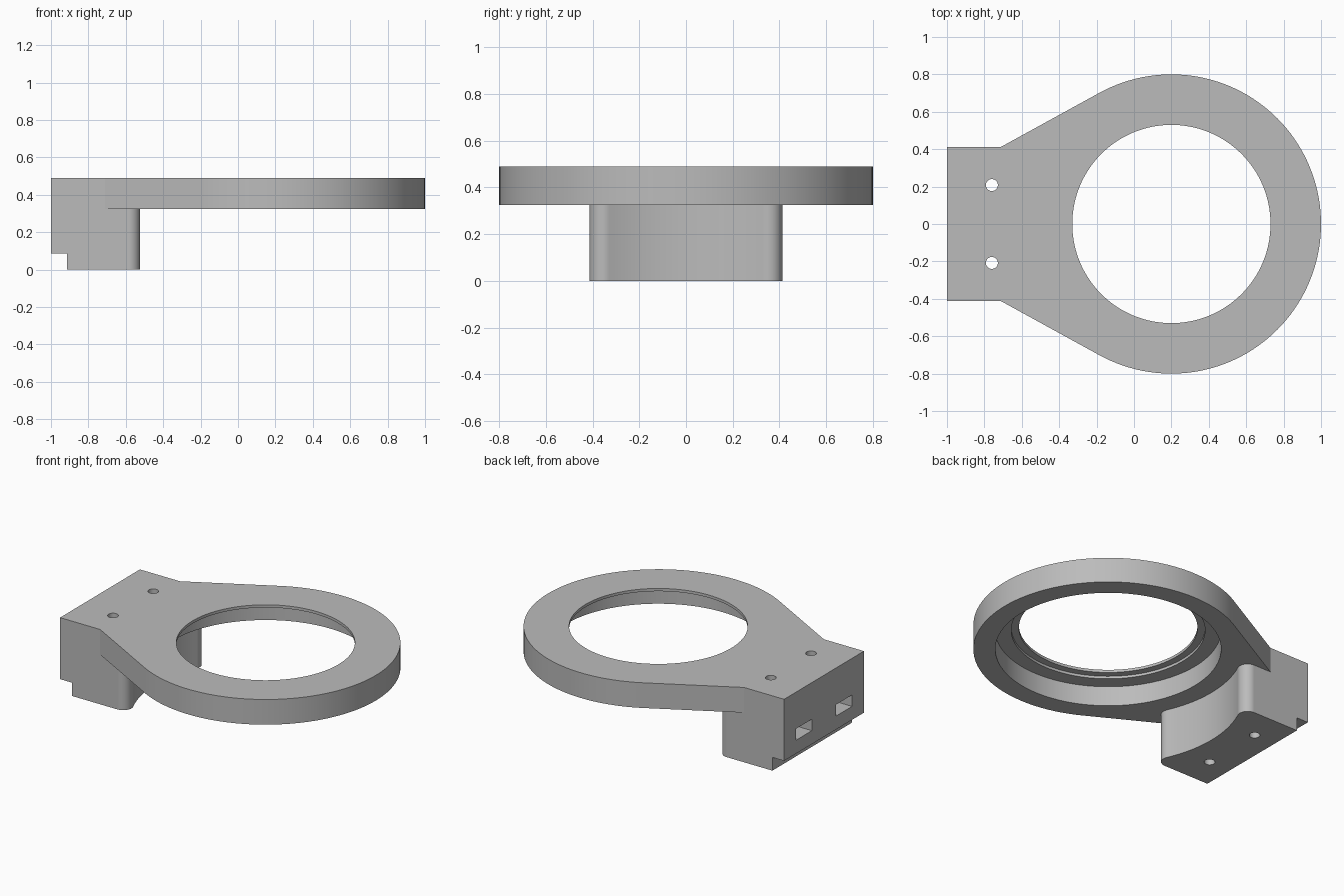
import bpy
import bmesh
from math import sin, cos, radians, sqrt, atan2, acos, degrees, hypot

if "Cube" in bpy.data.objects:
    bpy.data.objects.remove(bpy.data.objects["Cube"], do_unlink=True)

# Main dimensions
RING_X, RING_R = 0.2, 0.8
HALF_W, NECK_X, BACK_X = 0.413, -0.71, -1.0
PLATE_Z, TOP_Z = 0.325, 0.49
FILLET = 0.06

grey = bpy.data.materials.new("plain grey")
grey.use_nodes = True
colour = (0.5, 0.5, 0.5, 1)
grey.diffuse_color = colour
grey.node_tree.nodes["Principled BSDF"].inputs["Base Color"].default_value = colour


def arc(cx, cy, r, start, end, steps):
    """Points along an arc, angles in degrees."""
    angles = [radians(start + (end - start) * i / steps) for i in range(steps + 1)]
    return [(cx + r * cos(a), cy + r * sin(a)) for a in angles]


def prism(name, outline, z0, z1):
    """Extrude a flat outline from z0 to z1."""
    bm = bmesh.new()
    base = bm.faces.new([bm.verts.new((x, y, z0)) for x, y in outline])
    top = bmesh.ops.extrude_face_region(bm, geom=[base])["geom"]
    bmesh.ops.translate(bm, vec=(0, 0, z1 - z0),
                        verts=[v for v in top if isinstance(v, bmesh.types.BMVert)])
    bmesh.ops.recalc_face_normals(bm, faces=bm.faces)
    mesh = bpy.data.meshes.new(name)
    bm.to_mesh(mesh)
    bm.free()
    mesh.materials.append(grey)
    obj = bpy.data.objects.new(name, mesh)
    bpy.context.collection.objects.link(obj)
    return obj


def disc(name, x, y, r, z0, z1, sides):
    return prism(name, arc(x, y, r, 0, 360, sides)[:-1], z0, z1)


def box(name, x0, x1, y0, y1, z0, z1):
    return prism(name, [(x0, y0), (x1, y0), (x1, y1), (x0, y1)], z0, z1)


def combine(target, other, operation):
    """Apply a boolean and discard the second solid."""
    mod = target.modifiers.new("boolean", "BOOLEAN")
    mod.operation, mod.solver, mod.object = operation, "EXACT", other
    bpy.context.view_layer.objects.active = target
    bpy.ops.object.modifier_apply(modifier=mod.name)
    bpy.data.objects.remove(other, do_unlink=True)


# Plate: round end, tangent sides narrowing to a square tail
dx = NECK_X - RING_X
tangent = degrees(atan2(HALF_W, dx) - acos(RING_R / hypot(dx, HALF_W)))
outline = [(BACK_X, -HALF_W), (NECK_X, -HALF_W)]
outline += arc(RING_X, 0, RING_R, -tangent, tangent, 96)
outline += [(NECK_X, HALF_W), (BACK_X, HALF_W)]
bracket = prism("ring_bracket", outline, PLATE_Z, TOP_Z)

# Mounting block: concave inner face with rounded corners
fy = HALF_W - FILLET
fx = RING_X - sqrt((RING_R + FILLET) ** 2 - fy ** 2)
lean = degrees(atan2(fy, RING_X - fx))
outline = [(BACK_X, HALF_W)]
outline += arc(fx, fy, FILLET, 90, -lean, 14)
outline += arc(RING_X, 0, RING_R, 180 - lean, 180 + lean, 24)[1:-1]
outline += arc(fx, -fy, FILLET, lean, -90, 14)
outline += [(BACK_X, -HALF_W)]
combine(bracket, prism("block", outline, 0, PLATE_Z), "UNION")

# Ring opening: thin lip, small step and wide seat below
for r, z0, z1 in ((0.53, 0.3, 0.6), (0.575, 0.3, 0.472), (0.67, 0.3, 0.455)):
    combine(bracket, disc("bore", RING_X, 0, r, z0, z1, 128), "DIFFERENCE")

# Notch along the lower back edge
combine(bracket, box("notch", -1.1, -0.915, -0.6, 0.6, -0.1, 0.087), "DIFFERENCE")

# Screw holes with nut slots opening through the back
for side in (-1, 1):
    y = side * 0.208
    combine(bracket, disc("screw_hole", -0.76, y, 0.032, -0.1, 0.6, 32), "DIFFERENCE")
    combine(bracket, box("nut_slot", -1.1, -0.68, y - 0.082, y + 0.082, 0.175, 0.25),
            "DIFFERENCE")

# Smooth curved walls, crisp edges
bpy.ops.object.select_all(action="DESELECT")
bracket.select_set(True)
bpy.context.view_layer.objects.active = bracket
bpy.ops.object.shade_smooth_by_angle(angle=radians(25))
weighted = bracket.modifiers.new("weighted normals", "WEIGHTED_NORMAL")
weighted.keep_sharp = True
